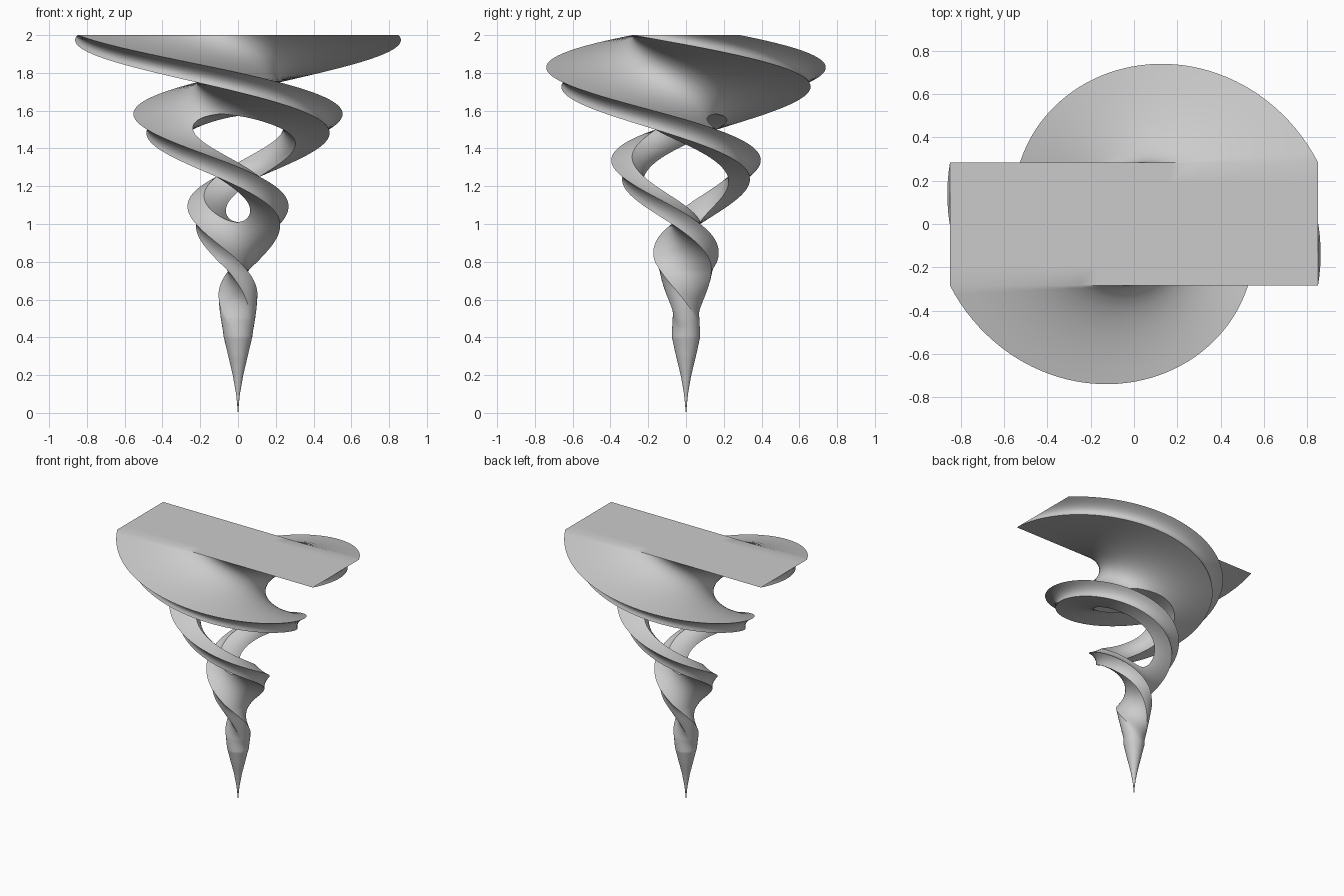
import bpy, bmesh, math

if "Cube" in bpy.data.objects:
    bpy.data.objects.remove(bpy.data.objects["Cube"])

LEVELS, COLS, ROWS = 240, 10, 6


def lerp(table, z):
    for (z0, v0), (z1, v1) in zip(table, table[1:]):
        if z <= z1:
            return v0 + (v1 - v0) * (z - z0) / (z1 - z0)
    return table[-1][1]


# Small thickening that turns the lower end into a rounded, leaf-like tip
LONG_EXTRA = [(0, .001), (.1, .008), (.2, .02), (.3, .034), (.4, .043), (.5, .038),
              (.75, .02), (1, .01), (1.25, .005), (2, 0)]
SHORT_EXTRA = [(0, .001), (.1, .01), (.2, .025), (.3, .045), (.4, .062), (.5, .053),
               (.6, .034), (.75, .014), (1, .004), (2, 0)]


def section(z):
    """Half length, half thickness and slot half width of the bar at z."""
    t = (z / 2) ** 2
    a = .85 * t + lerp(LONG_EXTRA, z)
    b = .285 * t + lerp(SHORT_EXTRA, z)
    d = abs((z - 1.295) / .285)
    slot = .66 * (1 - d ** 2.5) ** .5 if d < 1 else 0
    return a, b, slot


def place(u, v, z):
    """Unit section coordinates to the tapered, rounded and twisted bar."""
    a, b, _ = section(z)
    w = min(1, max(0, (.8 - z) / .35))
    x = a * u * (1 - w + w * math.sqrt(1 - v * v / 2))
    y = b * v * (1 - w + w * math.sqrt(1 - u * u / 2))
    ang = (2 - z) * math.tau
    c, s = math.cos(ang), math.sin(ang)
    return (x * c - y * s, x * s + y * c, z)


bm = bmesh.new()
zs = [2 * i / LEVELS for i in range(LEVELS + 1)]


def sheet(points, keep=lambda i: True):
    """Skin a strip; points(z) gives one row of unit coordinates."""
    rows = [[bm.verts.new(place(u, v, z)) for u, v in points(z)] for z in zs]
    for i in range(LEVELS):
        if keep(i):
            for p, q, r, s in zip(rows[i], rows[i][1:], rows[i + 1][1:], rows[i + 1]):
                bm.faces.new((p, q, r, s))


def slot_at(z):
    return section(z)[2]


for side in (-1, 1):
    # broad faces, from the slot out to the edge
    for v in (-1, 1):
        sheet(lambda z: [(side * (slot_at(z) + (1 - slot_at(z)) * k / COLS), v)
                         for k in range(COLS + 1)])
    # narrow outer edge
    sheet(lambda z: [(side, -1 + 2 * k / ROWS) for k in range(ROWS + 1)])
    # wall of the slot, only where it is open
    sheet(lambda z: [(side * slot_at(z), -1 + 2 * k / ROWS) for k in range(ROWS + 1)],
          lambda i: slot_at(zs[i]) + slot_at(zs[i + 1]) > 0)

# flat caps
for z in (0, 2):
    grid = [[bm.verts.new(place(-1 + k / COLS, -1 + 2 * j / ROWS, z))
             for k in range(2 * COLS + 1)] for j in range(ROWS + 1)]
    for lo, hi in zip(grid, grid[1:]):
        for k in range(2 * COLS):
            bm.faces.new((lo[k], lo[k + 1], hi[k + 1], hi[k]))

bmesh.ops.remove_doubles(bm, verts=bm.verts, dist=.00002)
loose = [v for v in bm.verts if not v.link_faces]
bmesh.ops.delete(bm, geom=loose, context='VERTS')
bmesh.ops.recalc_face_normals(bm, faces=bm.faces)

mesh = bpy.data.meshes.new("twisted_sculpture")
bm.to_mesh(mesh)
bm.free()
obj = bpy.data.objects.new("twisted_sculpture", mesh)
bpy.context.collection.objects.link(obj)
bpy.context.view_layer.objects.active = obj
obj.select_set(True)
bpy.ops.object.shade_smooth_by_angle(angle=math.radians(35))
